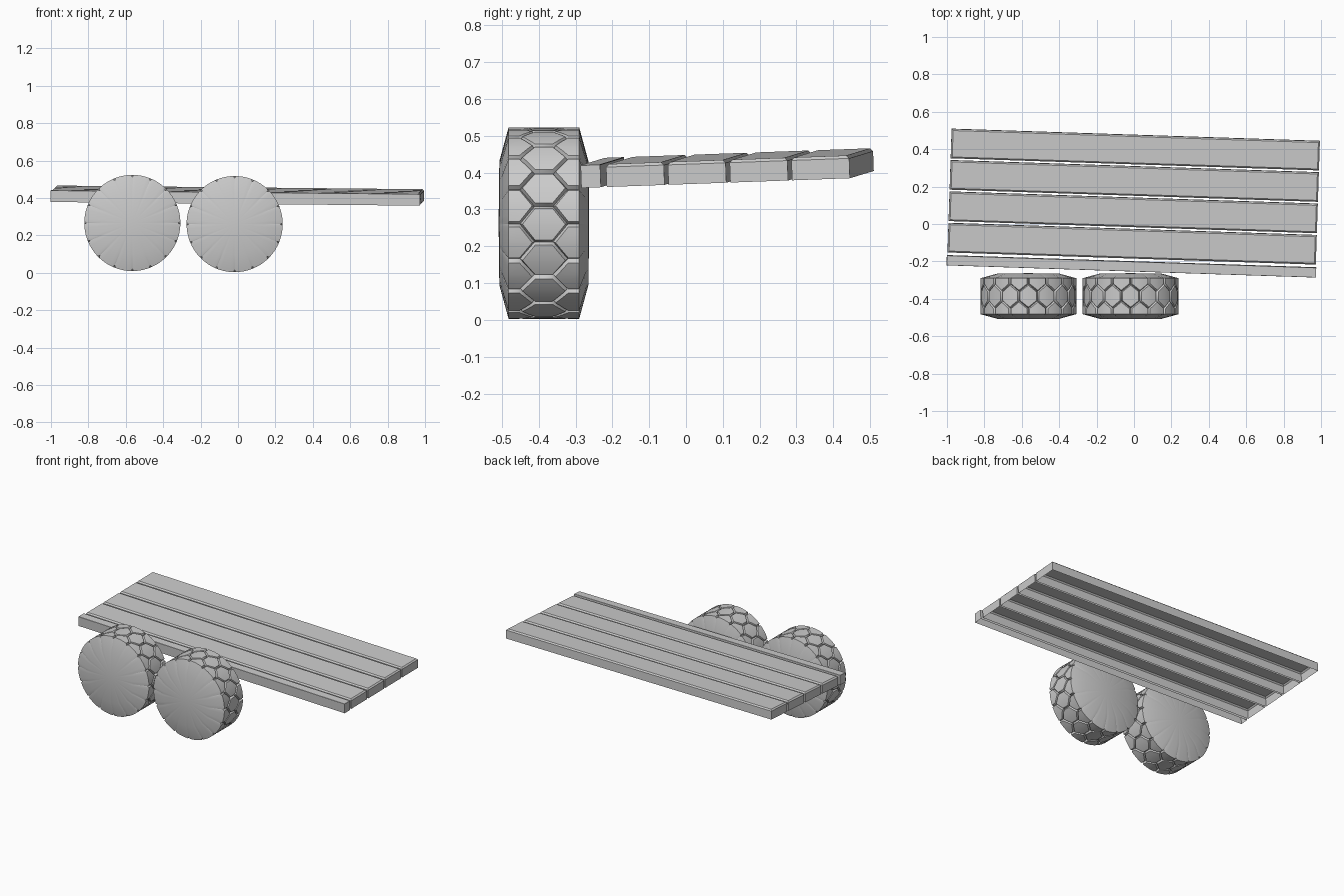
import bpy, bmesh, math
from mathutils import Euler, Vector

if "Cube" in bpy.data.objects:
    bpy.data.objects.remove(bpy.data.objects["Cube"])

grey = bpy.data.materials.new("light_grey")
grey.diffuse_color = (0.6, 0.6, 0.6, 1)
grey.use_nodes = True
grey.node_tree.nodes["Principled BSDF"].inputs["Base Color"].default_value = grey.diffuse_color


def finish(name, bm, smooth=None):
    bmesh.ops.recalc_face_normals(bm, faces=bm.faces)
    mesh = bpy.data.meshes.new(name)
    bm.to_mesh(mesh)
    bm.free()
    obj = bpy.data.objects.new(name, mesh)
    mesh.materials.append(grey)
    bpy.context.collection.objects.link(obj)
    if smooth:
        bpy.ops.object.select_all(action='DESELECT')
        obj.select_set(True)
        bpy.context.view_layer.objects.active = obj
        bpy.ops.object.shade_smooth_by_angle(angle=math.radians(smooth))
    return obj


def board(name, half, v0, v1, bevel):
    """Hollow board: outer walls, bevelled top rim, open underside."""
    bm = bmesh.new()
    h = 0.062
    loops = []
    for z, inset in ((0, 0), (h - bevel, 0), (h, bevel)):
        x, a, b = half - inset, v0 + inset, v1 - inset
        loops.append([bm.verts.new(p) for p in ((-x, a, z), (x, a, z), (x, b, z), (-x, b, z))])
    for lo, hi in zip(loops, loops[1:]):
        for i in range(4):
            j = (i + 1) % 4
            bm.faces.new((lo[i], lo[j], hi[j], hi[i]))
    bm.faces.new(loops[-1])
    bmesh.ops.remove_doubles(bm, verts=bm.verts, dist=1e-5)
    obj = finish(name, bm)
    # open shells: make every normal point outwards
    mid = Vector((0, (v0 + v1) / 2, 0.02))
    for p in obj.data.polygons:
        if p.normal.dot(p.center - mid) < 0:
            p.flip()
    obj.location = (-0.003, 0.113, 0.3815)
    obj.rotation_euler = Euler((0.036, 0.01, -0.033))


# tilted flat bed: four wide planks and a narrow front rail
for i in range(4):
    back = 0.365 - 0.168 * i
    board(f"bed_plank_{i + 1}", 0.985, back - 0.157, back, 0.008)
board("bed_front_rail", 0.988, -0.365, -0.312, 0.001)


def wheel(name, x, z):
    """Closed wheel on the y axis with zigzag and crosswise tread grooves."""
    bm = bmesh.new()
    R, depth, periods = 0.257, 0.012, 16
    fractions = (0, 0.07, 0.25, 0.43, 0.5, 0.57, 0.75, 0.93)
    g = 0.007
    rings = []
    for k in range(periods):
        for f in fractions:
            a = 2 * math.pi * (k + f) / periods
            zig = 0.045 + 0.02 * (1 - 4 * min(f, 1 - f))
            outer = R - (depth if f == 0 else 0)
            inner = R - (depth if f == 0.5 else 0)
            side = [(0.121, 0.165), (0.096, outer), (zig + g, outer),
                    (zig, R - depth), (zig - g, inner)]
            profile = [(-y, r) for y, r in side] + side[::-1]
            rings.append([bm.verts.new((r * math.cos(a), y, r * math.sin(a)))
                          for y, r in profile])
    n = len(rings)
    for i in range(n):
        p, q = rings[i], rings[(i + 1) % n]
        for j in range(len(p) - 1):
            bm.faces.new((p[j], p[j + 1], q[j + 1], q[j]))
    # slightly domed side discs
    for j, y in ((0, -0.123), (-1, 0.123)):
        hub = bm.verts.new((0, y, 0))
        for i in range(n):
            bm.faces.new((hub, rings[i][j], rings[(i + 1) % n][j]))
    obj = finish(name, bm, 30)
    obj.location = (x, -0.386, z)


wheel("left_wheel", -0.565, 0.266)
wheel("right_wheel", -0.018, 0.260)
